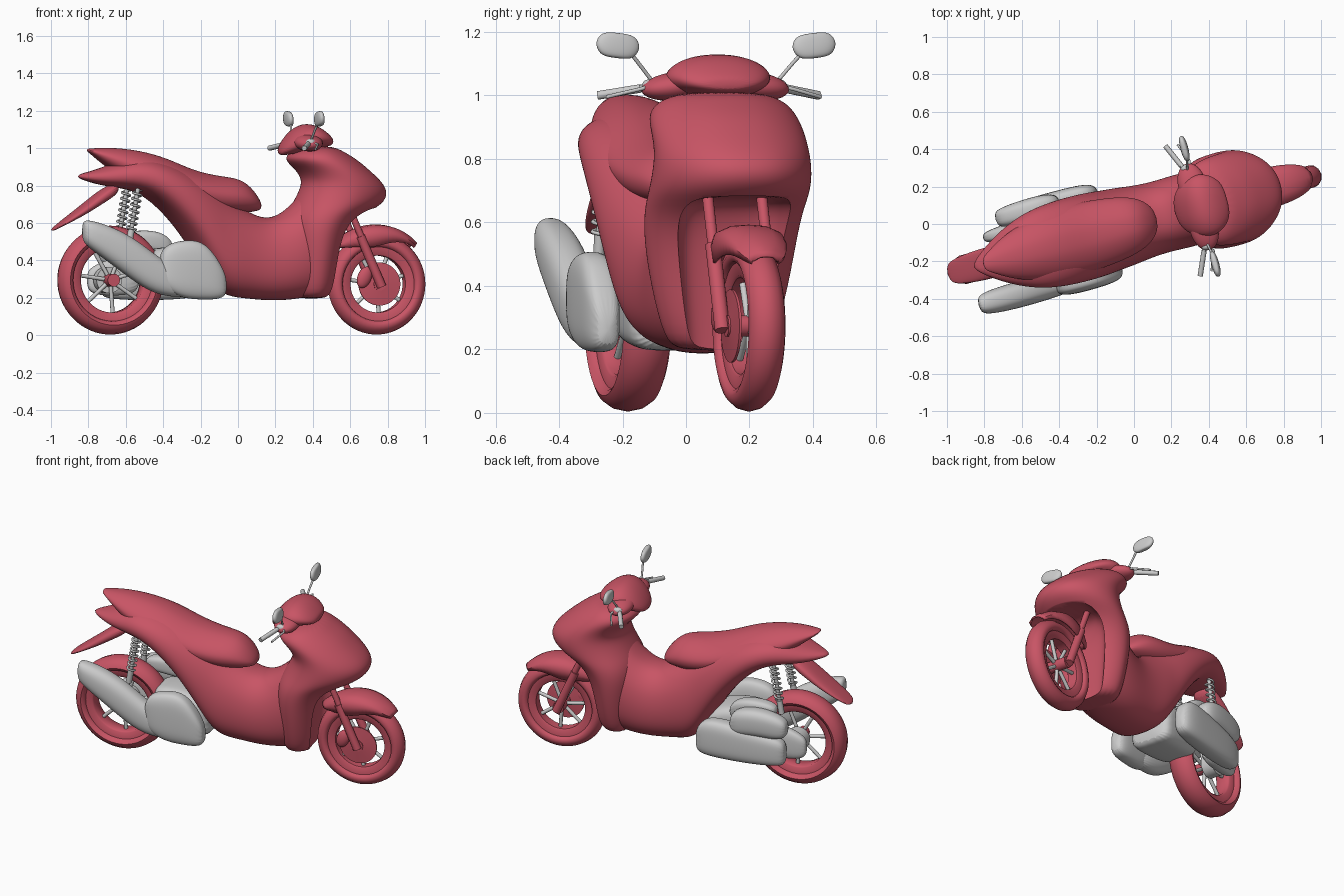
import bpy, bmesh
from math import sin, cos, pi, radians
from mathutils import Matrix, Vector

if "Cube" in bpy.data.objects:
    bpy.data.objects.remove(bpy.data.objects["Cube"])

# Built along local +x (riding direction), turned 15 degrees at the end
red = bpy.data.materials.new("red paint")
red.diffuse_color = (0.58, 0.09, 0.13, 1)
red.use_nodes = True
red.node_tree.nodes["Principled BSDF"].inputs["Base Color"].default_value = red.diffuse_color


def add(name, data, mat=None):
    ob = bpy.data.objects.new(name, data)
    bpy.context.collection.objects.link(ob)
    if mat:
        data.materials.append(mat)
    return ob


def finish(name, bm, mat=None, sub=0):
    bmesh.ops.recalc_face_normals(bm, faces=bm.faces)
    for f in bm.faces:
        f.smooth = True
    me = bpy.data.meshes.new(name)
    bm.to_mesh(me)
    bm.free()
    ob = add(name, me, mat)
    if sub:
        ob.modifiers.new("smooth", 'SUBSURF').levels = sub
        ob.modifiers["smooth"].render_levels = sub
    return ob


def skin(bm, rings, close=False):
    n = len(rings[0])
    for a, b in zip(rings, rings[1:] + (rings[:1] if close else [])):
        for i in range(n):
            bm.faces.new((a[i], a[(i + 1) % n], b[(i + 1) % n], b[i]))


def loft(name, secs, mat=None, p=2.5, side=0, upright=False, taper=0, n=24):
    # sections: (station, half width, low, high), skinned along x or z; taper narrows the high side
    bm, rings = bmesh.new(), []
    for s, hw, lo, hi in secs:
        ring = []
        for i in range(n):
            c, d = cos(2 * pi * i / n), sin(2 * pi * i / n)
            w = side + hw * abs(c) ** (2 / p) * (1 if c > 0 else -1) * (1 - taper * max(0, d))
            h = (lo + hi) / 2 + (hi - lo) / 2 * abs(d) ** (2 / p) * (1 if d > 0 else -1)
            ring.append(bm.verts.new((h, w, s) if upright else (s, w, h)))
        rings.append(ring)
    skin(bm, rings)
    bm.faces.new(rings[0])
    bm.faces.new(rings[-1])
    return finish(name, bm, mat, 2)


def ellipsoid(name, c, r, mat=None, rot=0, axis='X'):
    bm = bmesh.new()
    bmesh.ops.create_uvsphere(bm, u_segments=32, v_segments=16, radius=1, matrix=Matrix.Translation(c)
                              @ Matrix.Rotation(rot, 4, axis) @ Matrix.Diagonal((*r, 1)))
    return finish(name, bm, mat)


def lathe(name, c, prof, mat=None, n=64):
    # closed (radius, side) profile spun round the axle
    bm = bmesh.new()
    rings = [[bm.verts.new((c[0] + r * cos(2 * pi * k / n), c[1] + v, c[2] + r * sin(2 * pi * k / n)))
              for r, v in prof] for k in range(n)]
    skin(bm, rings, True)
    return finish(name, bm, mat)


def tube(name, pts, r, mat=None):
    cu = bpy.data.curves.new(name, 'CURVE')
    cu.dimensions, cu.bevel_depth, cu.bevel_resolution, cu.use_fill_caps = '3D', r, 3, True
    sp = cu.splines.new('POLY')
    sp.points.add(len(pts) - 1)
    for q, co in zip(sp.points, pts):
        q.co = (*co, 1)
    return add(name, cu, mat)


# Seat, main body and tail
loft("seat", [(-.835, .03, .985, .998), (-.8, .055, .96, 1.0), (-.7, .12, .88, 1.005), (-.55, .17, .79, .99),
              (-.4, .195, .72, .95), (-.25, .19, .68, .88), (-.1, .175, .65, .85), (.01, .15, .65, .84),
              (.08, .11, .66, .78), (.125, .05, .67, .71)], red, taper=.35)
loft("main_body", [(-.89, .02, .84, .86), (-.76, .12, .80, .89), (-.62, .19, .785, .95), (-.49, .225, .745, .95),
                   (-.33, .235, .59, .90), (-.2, .23, .39, .83), (-.12, .22, .25, .78), (-.05, .215, .205, .72),
                   (.05, .2, .195, .66), (.15, .195, .185, .62), (.25, .2, .185, .65), (.34, .2, .195, .74),
                   (.42, .19, .21, .82), (.46, .16, .23, .84)], red, p=2.6, taper=.15)
loft("rear_mudguard", [(-1.035, .055, .553, .563), (-.95, .075, .595, .63), (-.85, .085, .645, .705),
                       (-.76, .085, .70, .78), (-.66, .07, .76, .83)], red)

# Front shield, hollowed for the wheel
shield = loft("front_shield", [(.195, .13, .33, .48), (.23, .18, .30, .53), (.4, .225, .29, .55), (.55, .25, .27, .59),
                               (.64, .258, .28, .67), (.70, .26, .31, .80), (.77, .255, .35, .825),
                               (.83, .25, .37, .78), (.89, .248, .33, .71), (.94, .24, .265, .65),
                               (.98, .21, .30, .58), (1.012, .13, .37, .52)], red, p=2.3, upright=True, taper=.22)
well = loft("wheel_well_cutter", [(.12, .15, .46, 1.1), (.2, .165, .46, 1.1), (.5, .195, .46, 1.1), (.6, .195, .48, 1.1),
                                  (.66, .18, .51, 1.1), (.685, .13, .58, 1.0)], p=4, upright=True)
well.hide_render = True
cut = shield.modifiers.new("wheel_well", 'BOOLEAN')
cut.object, cut.operation = well, 'DIFFERENCE'
dg = bpy.context.evaluated_depsgraph_get()
hollow = bpy.data.meshes.new_from_object(shield.evaluated_get(dg))
shield.modifiers.clear()
shield.data = hollow
bpy.data.objects.remove(well)

# Handlebar cover and neck
loft("handlebar_cover", [(.225, .06, .96, 1.0), (.28, .14, .965, 1.085), (.36, .175, .98, 1.14), (.44, .165, 1.0, 1.12),
                         (.5, .11, 1.01, 1.07), (.515, .05, 1.02, 1.05)], red, p=2.2, taper=.1)
tube("steering_neck", [(.44, 0, .9), (.36, 0, 1.03)], .05, red)

# Wheels
for label, x, z, R, w in (("front", .767, .274, .27, .06), ("rear", -.707, .295, .291, .078)):
    c = (x, 0, z)
    i = R - .118
    lathe(label + "_tyre", c, [(R, 0), (R - .008, w * .5), (R - .028, w * .87), (R - .05, w), (R - .068, w * .85),
                               (R - .072, w * .65), (i + .008, w * .6), (i, w * .5), (i, -w * .5),
                               (i + .008, -w * .6), (R - .072, -w * .65), (R - .068, -w * .85), (R - .05, -w),
                               (R - .028, -w * .87), (R - .008, -w * .5)], red)
    for k in range(7):
        a = k * 2 * pi / 7 + .3
        tube(label + "_spoke", [(x + .03 * cos(a), 0, z + .03 * sin(a)),
                                (x + (i + .01) * cos(a), 0, z + (i + .01) * sin(a))], .011)
    tube(label + "_hub", [(x, -.075, z), (x, .075, z)], .035, red)
lathe("brake_disc", (.767, -.058, .274), [(.115, -.004), (.115, .004), (.02, .012), (.02, -.012)], red)
lathe("rear_brake_drum", (-.707, .05, .295), [(.07, -.03), (.07, .04), (.02, .05), (.02, -.03)])
ellipsoid("brake_caliper", (.68, -.075, .31), (.038, .024, .06), red, .4, 'Y')

# Front mudguard over the wheel
bm, rows = bmesh.new(), []
for k in range(21):
    t = k / 20
    a = radians(45 + 93 * t)
    bulge = sin(pi * t) ** .6
    drop = .025 + .085 * max(0, sin(pi * t)) * (.35 + t)
    hw = .045 + .06 * bulge
    lift = .012 * t
    sec = [(-drop, -hw), (-drop * .4, -hw * 1.02), (-.008, -hw * .9), (.01, -hw * .5), (.014, 0)]
    sec += [(r, -v) for r, v in sec[-2::-1]]
    rows.append([bm.verts.new((.767 + (.299 + lift + r) * cos(a), v, .274 + (.299 + lift + r) * sin(a)))
                 for r, v in sec])
for a, b in zip(rows, rows[1:]):
    for j in range(len(a) - 1):
        bm.faces.new((a[j], a[j + 1], b[j + 1], b[j]))
guard = finish("front_mudguard", bm, red)
guard.modifiers.new("thickness", 'SOLIDIFY').thickness = .008

# Paired parts
for s, side in ((1, "left"), (-1, "right")):
    tube(side + "_fork_tube", [(.55, s * .088, .78), (.70, s * .088, .43)], .018, red)
    tube(side + "_fork_leg", [(.655, s * .088, .53), (.772, s * .088, .26)], .025, red)
    ellipsoid(side + "_bar_shroud", (.355, s * .125, 1.03), (.075, .115, .045), red, s * -.12)
    tube(side + "_bar", [(.35, s * .19, 1.03), (.325, s * .235, 1.022)], .012)
    tube(side + "_grip", [(.325, s * .235, 1.022), (.27, s * .36, 1.0)], .014)
    tube(side + "_lever", [(.36, s * .21, 1.03), (.375, s * .25, 1.02), (.335, s * .35, .995)], .006)
    ellipsoid(side + "_lever_clamp", (.345, s * .215, 1.03), (.028, .02, .02))
    mirror = loft(side + "_mirror", [(-.04, .035, -.012, .012), (-.03, .06, -.02, .02), (0, .076, -.024, .02),
                                     (.03, .062, -.02, .014), (.04, .035, -.012, .008)], upright=True, n=16)
    mirror.data.transform(Matrix.Translation((.366, s * .32, 1.157)) @ Matrix.Rotation(s * .12, 4, 'X'))
    tube(side + "_mirror_stem", [(.35, s * .2, 1.04), (.36, s * .25, 1.1), (.37, s * .285, 1.14)], .006)
    # Shock absorbers with coil springs
    top, low = Vector((-.58, s * .115, .81)), Vector((-.635, s * .115, .48))
    tube(side + "_shock_rod", [top, low], .012)
    tube(side + "_shock_spring", [top.lerp(low, .1 + .65 * k / 84) + Vector((.024 * cos(k * pi / 6), .024 * sin(k * pi / 6), 0))
                                  for k in range(85)], .006)
    tube(side + "_shock_foot", [top.lerp(low, .75), low], .018)

# Exhaust on the right side
loft("muffler", [(-.915, .035, .51, .61), (-.885, .06, .47, .62), (-.76, .07, .385, .585), (-.62, .07, .28, .515),
                 (-.49, .065, .205, .41), (-.3, .045, .2, .30)], side=-.205)
loft("exhaust_shield", [(-.495, .035, .29, .43), (-.45, .055, .235, .49), (-.36, .062, .195, .51), (-.26, .06, .19, .51),
                        (-.18, .055, .19, .42), (-.122, .035, .21, .31)], p=3.2, side=-.22)

# Engine, drive cover and air box on the left side
loft("engine_block", [(-.50, .10, .26, .44), (-.45, .13, .22, .48), (-.2, .14, .19, .46), (-.13, .13, .2, .36)], p=4)
loft("drive_cover", [(-.70, .03, .21, .33), (-.66, .055, .195, .37), (-.5, .065, .185, .40), (-.3, .065, .19, .43),
                     (-.2, .06, .2, .43), (-.14, .035, .22, .36)], p=3.2, side=.215)
loft("drive_rear_case", [(-.80, .02, .25, .34), (-.76, .035, .215, .375), (-.65, .045, .21, .42), (-.5, .05, .22, .42)],
     p=3, side=.135)
loft("air_box", [(-.71, .035, .40, .47), (-.67, .055, .36, .51), (-.54, .065, .37, .54), (-.42, .065, .36, .53),
                 (-.35, .04, .36, .48)], p=2.8, side=.215)
loft("air_box_upper", [(-.62, .03, .48, .53), (-.56, .05, .46, .56), (-.4, .05, .44, .565), (-.32, .03, .42, .5)],
     p=3, side=.14)

# Keep hard edges sharp, then turn the whole scooter
bpy.ops.object.select_all(action='DESELECT')
for ob in bpy.context.scene.objects:
    if ob.type == 'MESH':
        ob.select_set(True)
        bpy.context.view_layer.objects.active = ob
bpy.ops.object.shade_smooth_by_angle(angle=radians(50))
turn = Matrix.Rotation(radians(15), 4, 'Z')
for ob in bpy.context.scene.objects:
    ob.data.transform(turn)
